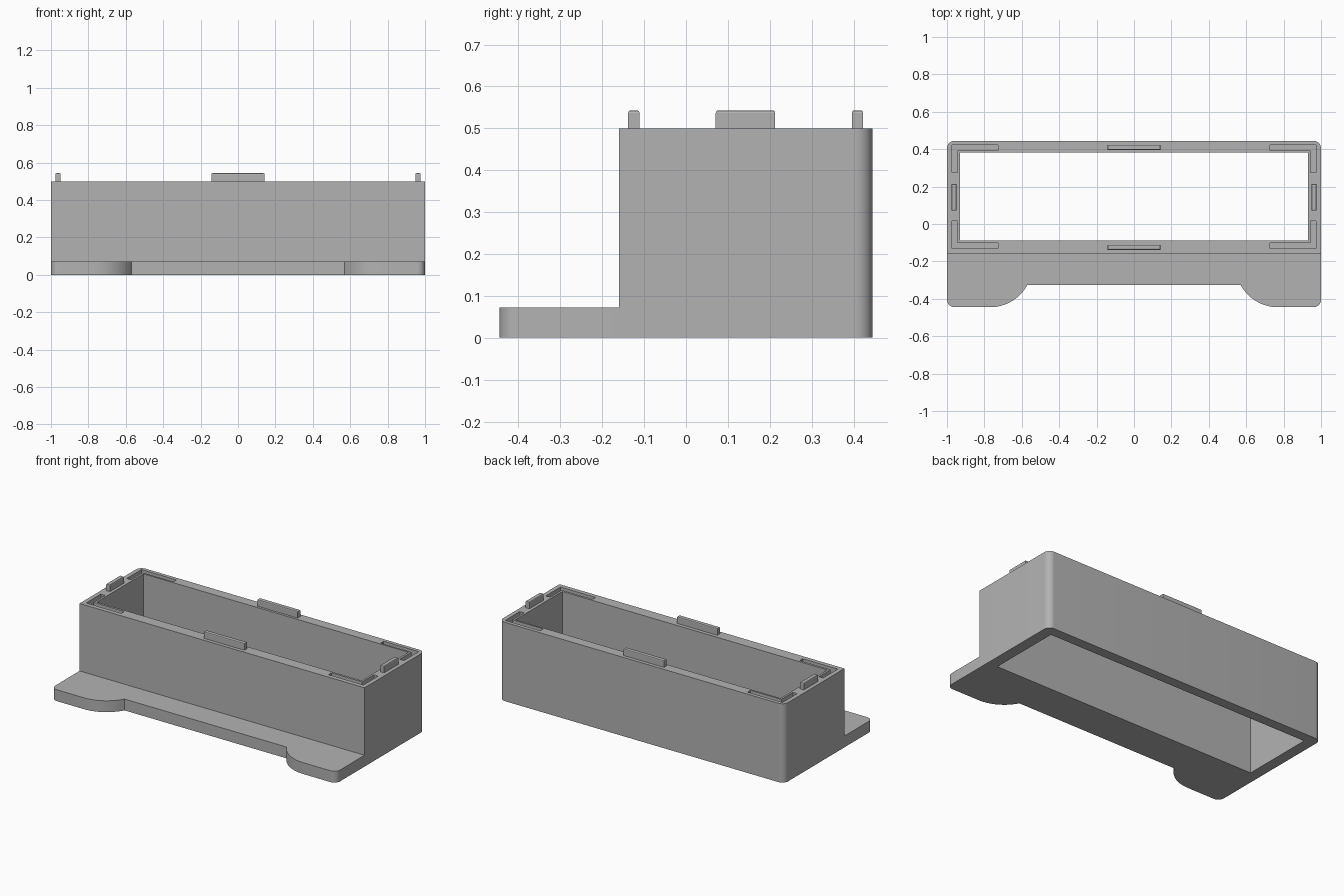
import bpy
import bmesh
from math import sin, cos, pi, atan2

cube = bpy.data.objects.get("Cube")
if cube:
    bpy.data.objects.remove(cube, do_unlink=True)

# Main dimensions
BACK, WALL_FRONT, FRONT = 0.445, -0.16, -0.445
TOP, BASE_TOP = 0.5, 0.072
R = 0.04

gray = bpy.data.materials.new("plain gray")
gray.use_nodes = True
color = (0.45, 0.45, 0.45, 1)
gray.diffuse_color = color
gray.node_tree.nodes["Principled BSDF"].inputs["Base Color"].default_value = color


def arc(cx, cy, r, a0, a1, n=10):
    return [(cx + r * cos(a0 + (a1 - a0) * i / n),
             cy + r * sin(a0 + (a1 - a0) * i / n)) for i in range(n + 1)]


def mirrored(half):
    """Close an outline given for +x by adding its reflection."""
    return half + [(-x, y) for x, y in reversed(half)]


def prism(name, outline, z0, z1):
    bm = bmesh.new()
    face = bm.faces.new([bm.verts.new((x, y, z0)) for x, y in outline])
    ext = bmesh.ops.extrude_face_region(bm, geom=[face])
    verts = [v for v in ext["geom"] if isinstance(v, bmesh.types.BMVert)]
    bmesh.ops.translate(bm, verts=verts, vec=(0, 0, z1 - z0))
    bmesh.ops.recalc_face_normals(bm, faces=bm.faces)
    mesh = bpy.data.meshes.new(name)
    bm.to_mesh(mesh)
    bm.free()
    mesh.materials.append(gray)
    ob = bpy.data.objects.new(name, mesh)
    bpy.context.collection.objects.link(ob)
    return ob


def rect(x0, x1, y0, y1):
    return [(x0, y0), (x1, y0), (x1, y1), (x0, y1)]


def activate(ob):
    bpy.ops.object.select_all(action='DESELECT')
    ob.select_set(True)
    bpy.context.view_layer.objects.active = ob


def combine(ob, other, operation):
    other.hide_render = True
    mod = ob.modifiers.new("combine", 'BOOLEAN')
    mod.operation, mod.solver, mod.object = operation, 'EXACT', other
    activate(ob)
    bpy.ops.object.modifier_apply(modifier=mod.name)
    bpy.data.objects.remove(other, do_unlink=True)


# Hollow body with rounded back corners
back_corner = arc(1 - R, BACK - R, R, 0, pi / 2)
body = prism("body", mirrored([(1, WALL_FRONT)] + back_corner), 0, TOP)

# Base plate with two rounded feet projecting at the front
foot_r, foot_x, recess_y = 0.227, 0.77, -0.325
foot_y = FRONT + foot_r
end = atan2(recess_y - foot_y, 0.57 - foot_x)
plate = prism("base_plate", mirrored(
    arc(foot_x, foot_y, foot_r, end, -pi / 2, 16)
    + arc(1 - R, FRONT + R, R, -pi / 2, 0) + back_corner), 0, BASE_TOP)
combine(body, plate, 'UNION')

# Opening right through the body
combine(body, prism("opening", rect(-0.93, 0.93, -0.088, 0.381), -0.1, 0.7),
        'DIFFERENCE')

# L-shaped grooves in the four rim corners
GX, GW, DEPTH = 0.973, 0.03, 0.045
for sx in (-1, 1):
    for y, sy in ((0.422, -1), (-0.132, 1)):
        x = sx * GX
        xi, yi = x - sx * GW, y + sy * GW
        xe, ye = sx * 0.727, y + sy * 0.147
        groove = prism("groove", [(x, y), (xe, y), (xe, yi), (xi, yi),
                                  (xi, ye), (x, ye)], TOP - DEPTH, 0.6)
        combine(body, groove, 'DIFFERENCE')

activate(body)
bpy.ops.object.shade_smooth_by_angle(angle=pi / 6)

# Locating tabs in the middle of each rim side
tabs = {
    "front_tab": rect(-0.142, 0.142, -0.138, -0.111),
    "back_tab": rect(-0.142, 0.142, 0.396, 0.423),
    "left_tab": rect(0.949, 0.976, 0.071, 0.213),
    "right_tab": rect(-0.976, -0.949, 0.071, 0.213),
}
for name, outline in tabs.items():
    tab = prism(name, outline, TOP, 0.543)
    bm = bmesh.new()
    bm.from_mesh(tab.data)
    top_edges = [e for e in bm.edges if all(v.co.z > 0.52 for v in e.verts)]
    bmesh.ops.bevel(bm, geom=top_edges, offset=0.006, segments=2,
                    profile=0.5, affect='EDGES')
    bm.to_mesh(tab.data)
    bm.free()
